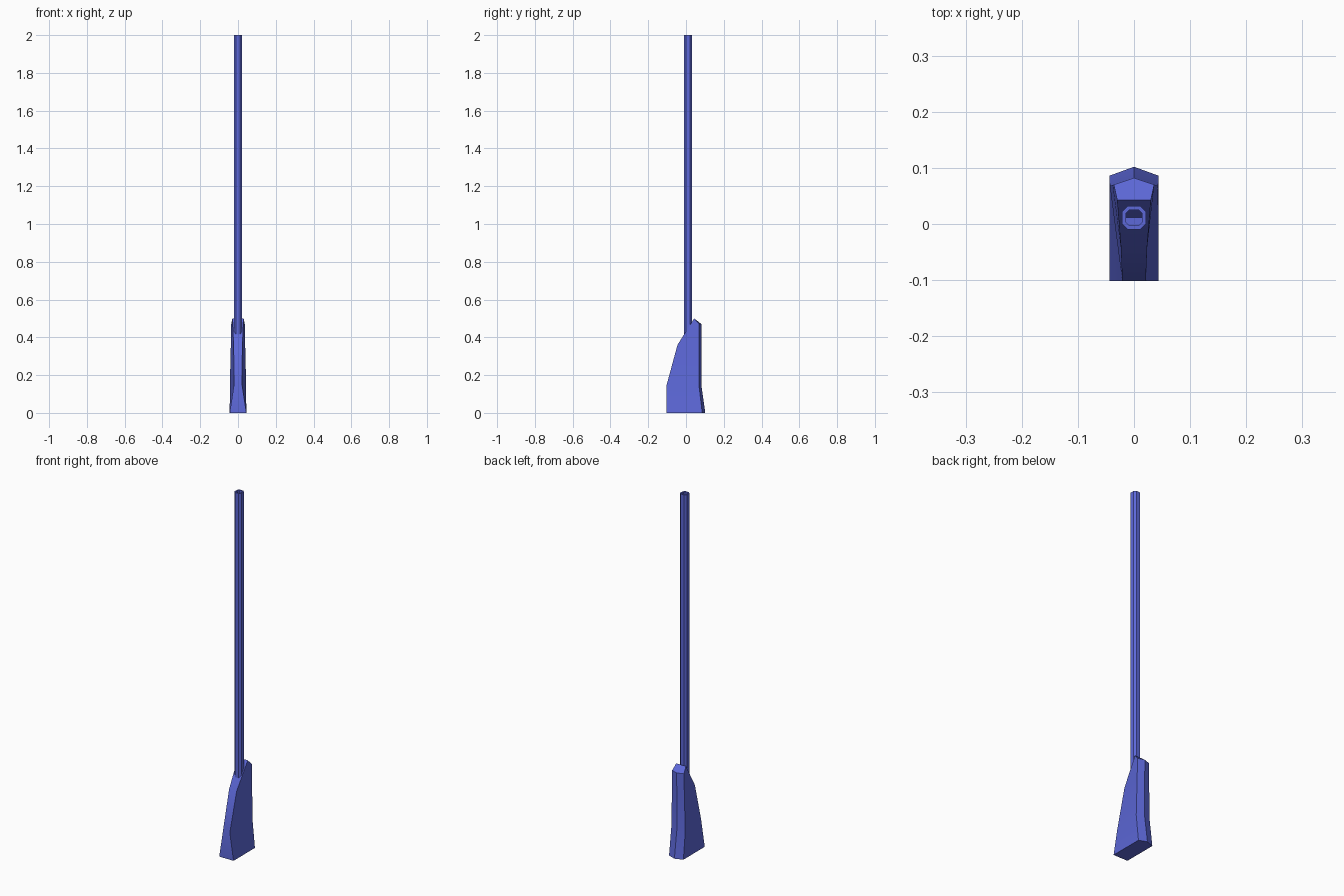
import bpy, bmesh, math

if "Cube" in bpy.data.objects:
    bpy.data.objects.remove(bpy.data.objects["Cube"])

blue = bpy.data.materials.new("blue_paint")
blue.diffuse_color = (0.11, 0.14, 0.70, 1)
blue.use_nodes = True
blue.node_tree.nodes["Principled BSDF"].inputs["Base Color"].default_value = blue.diffuse_color


def loft(name, rings, closed=False):
    """Skin a stack of equal-length rings; cap the ends unless the stack loops."""
    bm = bmesh.new()
    vs = [[bm.verts.new(p) for p in r] for r in rings]
    n = len(vs[0])
    for a, b in zip(vs, vs[1:]):
        for i in range(n):
            j = (i + 1) % n
            bm.faces.new((a[i], a[j], b[j], b[i]))
    bm.faces.new(vs[0][::-1])
    bm.faces.new(vs[-1])
    bmesh.ops.recalc_face_normals(bm, faces=bm.faces)
    me = bpy.data.meshes.new(name)
    bm.to_mesh(me)
    bm.free()
    ob = bpy.data.objects.new(name, me)
    bpy.context.collection.objects.link(ob)
    me.materials.append(blue)
    bpy.context.view_layer.objects.active = ob
    ob.select_set(True)
    bpy.ops.object.shade_smooth_by_angle(angle=math.radians(30))
    ob.select_set(False)
    return ob


# Base: each level gives front corner, back corner and pointed back edge
levels = [
    # front (x, y, z)        back corner            back ridge (y, z)
    ((.044, -.102, 0),    (.044, .086, 0),    (.102, 0)),
    ((.021, -.102, .15),  (.043, .068, .15),  (.081, .15)),
    ((.023, -.045, .36),  (.038, .069, .36),  (.081, .36)),
    ((.030, .043, .50),   (.036, .070, .47),  (.082, .47)),
]
rings = []
for f, b, (ry, rz) in levels:
    rings.append([(-f[0], f[1], f[2]), f, b, (0, ry, rz), (-b[0], b[1], b[2])])
loft("base", rings)


# Pole: hollow tube with a chamfered square section
def section(h, c, z, cy=.011):
    k = h - c
    pts = [(k, -h), (h, -k), (h, k), (k, h), (-k, h), (-h, k), (-h, -k), (-k, -h)]
    return [(x, y + cy, z) for x, y in pts]


loft("pole", [section(.021, .010, .30), section(.021, .010, 2.0),
              section(.014, .006, 2.0), section(.014, .006, .45)])
